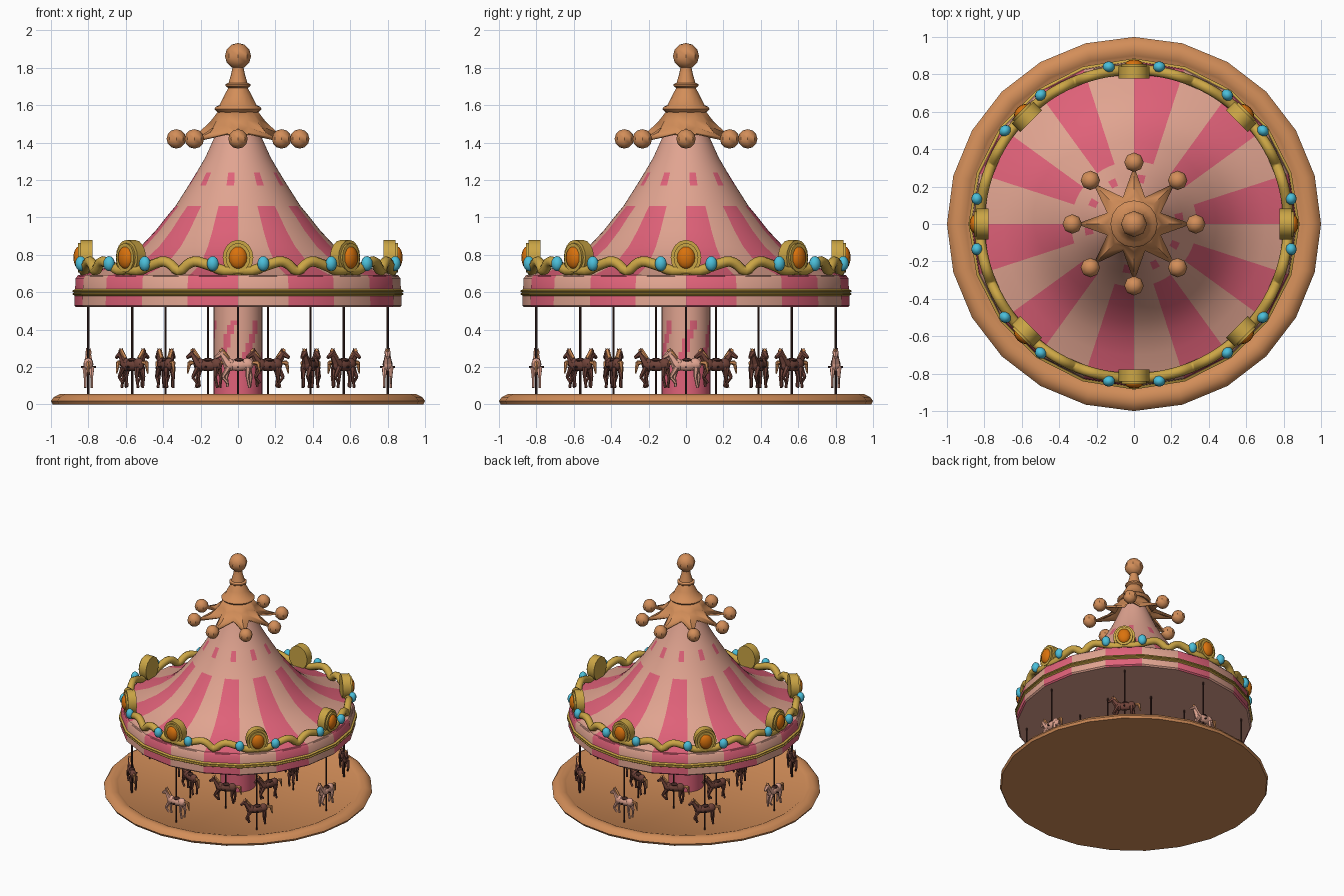
import bpy, bmesh
from math import sin, cos, pi, radians, degrees, atan2
from mathutils import Matrix, Vector

if "Cube" in bpy.data.objects:
    bpy.data.objects.remove(bpy.data.objects["Cube"])


def material(name, r, g, b):
    m = bpy.data.materials.new(name)
    m.diffuse_color = (r, g, b, 1)
    m.use_nodes = True
    m.node_tree.nodes["Principled BSDF"].inputs["Base Color"].default_value = m.diffuse_color
    return m


WOOD = material("warm wood", .65, .27, .10)
CREAM = material("pale salmon", .75, .37, .28)
PINK = material("rose pink", .74, .12, .19)
GOLD = material("gold", .60, .38, .06)
AMBER = material("amber gem", .70, .17, .004)
CYAN = material("cyan gem", .07, .52, .70)
BROWN = material("horse brown", .16, .055, .04)
DARK = material("dark pole", .055, .02, .016)


def make(name, bm, mats, angle=40):
    me = bpy.data.meshes.new(name)
    bm.to_mesh(me)
    bm.free()
    for m in mats:
        me.materials.append(m)
    me.shade_smooth()
    me.set_sharp_from_angle(angle=radians(angle))
    ob = bpy.data.objects.new(name, me)
    bpy.context.collection.objects.link(ob)
    return ob


def lathe(name, profile, segs, mats, rule=None, angle=40):
    """Spin (r, z) points about z; rule(theta degrees, z) picks the material."""
    bm = bmesh.new()
    rings = []
    for r, z in profile:
        if r == 0:
            rings.append([bm.verts.new((0, 0, z))] * segs)
        else:
            rings.append([bm.verts.new((r * cos(2 * pi * i / segs), r * sin(2 * pi * i / segs), z))
                          for i in range(segs)])
    for a, b in zip(rings, rings[1:]):
        for i in range(segs):
            j = (i + 1) % segs
            vs = list(dict.fromkeys([a[i], a[j], b[j], b[i]]))
            f = bm.faces.new(vs)
            if rule:
                z = (max(v.co.z for v in vs) + min(v.co.z for v in vs)) / 2
                f.material_index = rule(360 * (i + .5) / segs, z)
    bmesh.ops.recalc_face_normals(bm, faces=bm.faces)
    return make(name, bm, mats, angle)


def ball(bm, c, size, mat=0, u=8, v=6, rot=Matrix()):
    M = rot @ Matrix.Translation(c) @ Matrix.Diagonal((*size, 1))
    for vert in bmesh.ops.create_uvsphere(bm, u_segments=u, v_segments=v, radius=1, matrix=M)['verts']:
        for f in vert.link_faces:
            f.material_index = mat


def rod(bm, p, q, r1, r2, mat=0, n=6):
    p, q = Vector(p), Vector(q)
    d = q - p
    M = Matrix.Translation((p + q) / 2) @ d.to_track_quat('Z', 'Y').to_matrix().to_4x4()
    out = bmesh.ops.create_cone(bm, cap_ends=True, segments=n, radius1=r1, radius2=r2,
                                depth=d.length, matrix=M)
    for vert in out['verts']:
        for f in vert.link_faces:
            f.material_index = mat


# platform with raised rim
lathe("platform", [(0, 0), (.99, 0), (1.0, .018), (.985, .04), (.955, .055), (.925, .055),
                   (.90, .047), (.89, .04), (0, .04)], 24, [WOOD])


# central column: pink foot and slanted streaks
def column_rule(t, z):
    if z < .2:
        return 1
    return 1 if (t - z * 160) % 60 < 18 and z < .46 else 0


lathe("centre_column", [(.13, .04 + .024 * i) for i in range(21)], 40, [CREAM, PINK], column_rule)


# striped valance and ceiling
def stripe(t, z):
    return 1 if t % 36 < 18 else 0


lathe("valance", [(.865, .52), (.875, .53), (.872, .60), (.868, .675), (.855, .692), (.80, .692)],
      20, [CREAM, PINK], stripe)
lathe("ceiling", [(0, .525), (.866, .521)], 20, [CREAM])
lathe("valance_trim", [(.865, .577), (.885, .588), (.885, .593), (.876, .598), (.885, .603),
                       (.885, .61), (.865, .62)], 20, [GOLD])


# tent roof: stripes low down, a row of small patches higher up
def roof_rule(t, z):
    if z < 1.06 or 1.17 < z < 1.24 and 3 < t % 36 < 15:
        return stripe(t, z)
    return 0


lathe("tent_roof", [(.855, .685), (.70, .735), (.60, .785), (.52, .845), (.44, .93), (.385, 1.0),
                    (.335, 1.06), (.265, 1.17), (.222, 1.24), (.175, 1.32), (.13, 1.42), (.08, 1.54)],
      80, [CREAM, PINK], roof_rule)

# finial with turned rings
lathe("finial", [(.09, 1.55), (.118, 1.57), (.126, 1.58), (.118, 1.592), (.10, 1.60), (.075, 1.65),
                 (.052, 1.692), (.066, 1.702), (.066, 1.712), (.05, 1.72), (.036, 1.77),
                 (.03, 1.80), (.03, 1.83)], 16, [WOOD])
bm = bmesh.new()
ball(bm, (0, 0, 1.863), (.07, .07, .07))
make("finial_ball", bm, [WOOD])

# eight-pointed star cap with balls on its tips
bm = bmesh.new()
levels = [(.10, .10, 1.575, 1.575), (.15, .125, 1.51, 1.52), (.21, .14, 1.455, 1.485), (.31, .155, 1.42, 1.455)]
rings = []
for tip, valley, zt, zv in levels:
    ring = []
    for i in range(16):
        r, z = (valley, zv) if i % 2 else (tip, zt)
        ring.append(bm.verts.new((r * cos(i * pi / 8), r * sin(i * pi / 8), z)))
    rings.append(ring)
for a, b in zip(rings, rings[1:]):
    for i in range(16):
        bm.faces.new((a[i], b[i], b[(i + 1) % 16], a[(i + 1) % 16]))
star = make("star_cap", bm, [WOOD])
mod = star.modifiers.new("thickness", 'SOLIDIFY')
mod.thickness = .015
bm = bmesh.new()
for k in range(8):
    ball(bm, (.33, 0, 1.42), (.052, .052, .052), rot=Matrix.Rotation(k * pi / 4, 4, 'Z'))
make("star_balls", bm, [WOOD])

# jewelled medallions around the roof edge
bm = bmesh.new()
for k in range(8):
    R = Matrix.Rotation(k * pi / 4, 4, 'Z')
    for y, rx, rz, d in ((-.81, .082, .095, .064), (-.845, .066, .078, .02)):
        M = (R @ Matrix.Translation((0, y, .785)) @ Matrix.Diagonal((rx, 1, rz, 1))
             @ Matrix.Rotation(pi / 2, 4, 'X'))
        bmesh.ops.create_cone(bm, cap_ends=True, segments=16, radius1=1, radius2=1, depth=d, matrix=M)
make("medallions", bm, [GOLD])
bm = bmesh.new()
for k in range(8):
    R = Matrix.Rotation(k * pi / 4, 4, 'Z')
    ball(bm, (0, -.85, .785), (.05, .03, .06), 0, 12, 8, R)
    for s in (-1, 1):
        ball(bm, (s * .135, -.84, .753), (.033, .03, .04), 1, 10, 8, R)
make("gems", bm, [AMBER, CYAN])

# scrolling gold rope linking the medallions
half = [(0, .72), (5, .715), (9, .735), (13, .755), (16.5, .765), (19.5, .745)]
cell = half + [(22.5, .712)] + [(45 - a, z) for a, z in half[:0:-1]]
cu = bpy.data.curves.new("gold_scrolls", 'CURVE')
cu.dimensions = '3D'
cu.bevel_depth = .028
cu.bevel_resolution = 2
cu.resolution_u = 2
sp = cu.splines.new('BEZIER')
sp.bezier_points.add(len(cell) * 8 - 1)
for i, p in enumerate(sp.bezier_points):
    a, z = cell[i % len(cell)]
    t = radians(a + 45 * (i // len(cell)))
    p.co = (.825 * cos(t), .825 * sin(t), z)
    p.handle_left_type = p.handle_right_type = 'AUTO'
sp.use_cyclic_u = True
cu.materials.append(GOLD)
bpy.context.collection.objects.link(bpy.data.objects.new("gold_scrolls", cu))


# horses: local +x is forward, pole at the origin
def horse(name, coat):
    bm = bmesh.new()
    ball(bm, (-.005, 0, .21), (.075, .026, .032))
    ball(bm, (-.05, 0, .215), (.034, .027, .034))
    ball(bm, (.045, 0, .212), (.034, .026, .035))
    rod(bm, (.05, 0, .215), (.088, 0, .272), .027, .015)
    rod(bm, (.08, 0, .277), (.122, 0, .25), .018, .009)
    rod(bm, (.052, 0, .245), (.084, 0, .288), .012, .012, 1)
    ball(bm, (.086, 0, .287), (.016, .009, .012), 1)
    rod(bm, (-.075, 0, .225), (-.108, 0, .222), .008, .013, 1)
    rod(bm, (-.106, 0, .226), (-.118, 0, .165), .013, .004, 1)
    for s in (-.017, .017):
        lift = .02 if s > 0 else 0
        rod(bm, (.05, s, .20), (.062 + lift, s, .145), .015, .009)
        rod(bm, (.062 + lift, s, .147), (.055, s, .095 + lift), .008, .008)
        rod(bm, (-.055, s, .20), (-.07 + lift, s, .145), .017, .009)
        rod(bm, (-.07 + lift, s, .147), (-.062, s, .09), .008, .008)
        rod(bm, (.082, s * .5, .283), (.084, s * .6, .303), .006, .001)
    ball(bm, (-.005, 0, .235), (.028, .022, .014), 2)
    rod(bm, (0, -.04, .20), (0, .04, .20), .005, .005, 2)
    rod(bm, (0, 0, .04), (0, 0, .525), .006, .006, 2)
    return make(name, bm, [coat, WOOD, DARK])


used = {}
for ring, (radius, start) in enumerate(((.80, 0), (.42, 22.5))):
    for k in range(8):
        pale = ring == 0 and k % 2 == 0
        key = "pale_horse" if pale else "brown_horse"
        if key in used:
            ob = used[key].copy()
            bpy.context.collection.objects.link(ob)
        else:
            ob = used[key] = horse(key, CREAM if pale else BROWN)
        t = radians(start + 45 * k)
        ob.location = (radius * cos(t), radius * sin(t), 0)
        ob.rotation_euler.z = t - pi / 2
